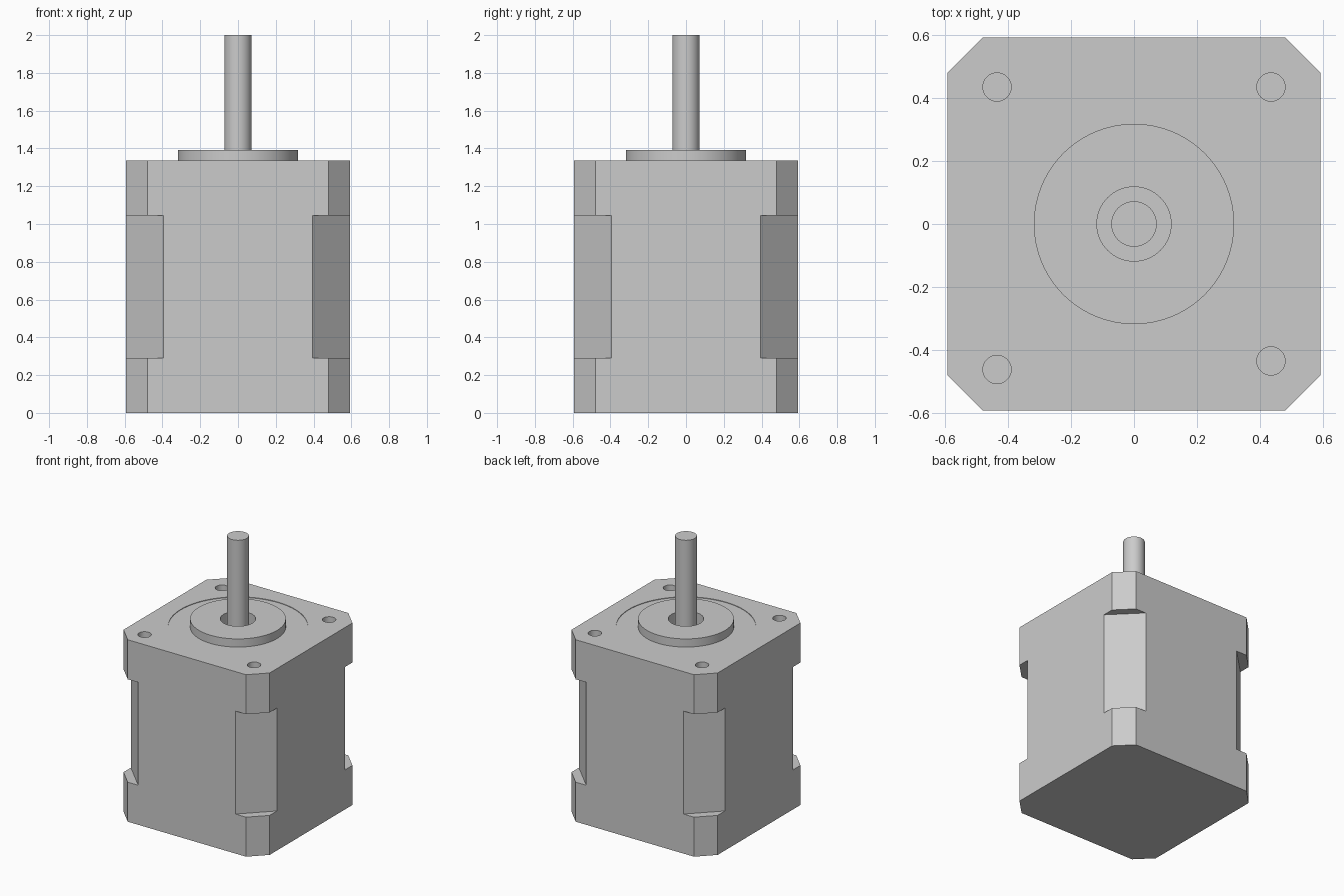
import bpy
import bmesh
from math import radians, sqrt
from mathutils import Matrix

cube = bpy.data.objects.get("Cube")
if cube:
    bpy.data.objects.remove(cube, do_unlink=True)

HALF, TOP, SHAFT_TOP = 0.593, 1.335, 2.0
CORNER, NOTCH = 0.48, 0.395          # where the corner flats begin
NOTCH_LOW, NOTCH_HIGH = 0.29, 1.045

grey = bpy.data.materials.new("light grey metal")
grey.use_nodes = True
grey.diffuse_color = (0.6, 0.6, 0.6, 1)
grey.node_tree.nodes["Principled BSDF"].inputs["Base Color"].default_value = (0.6, 0.6, 0.6, 1)


def finish(name, bm):
    mesh = bpy.data.meshes.new(name)
    bmesh.ops.recalc_face_normals(bm, faces=bm.faces)
    bm.to_mesh(mesh)
    bm.free()
    mesh.materials.append(grey)
    obj = bpy.data.objects.new(name, mesh)
    bpy.context.collection.objects.link(obj)
    return obj


def cylinder(name, radius, low, high, x=0, y=0, sides=64):
    bm = bmesh.new()
    bmesh.ops.create_cone(bm, cap_ends=True, segments=sides, radius1=radius, radius2=radius,
                          depth=high - low, matrix=Matrix.Translation((x, y, (low + high) / 2)))
    return finish(name, bm)


def prism(name, outline, low, high):
    bm = bmesh.new()
    face = bm.faces.new([bm.verts.new((x, y, low)) for x, y in outline])
    new = bmesh.ops.extrude_face_region(bm, geom=[face])["geom"]
    bmesh.ops.translate(bm, vec=(0, 0, high - low),
                        verts=[v for v in new if isinstance(v, bmesh.types.BMVert)])
    return finish(name, bm)


def select(obj):
    bpy.ops.object.select_all(action="DESELECT")
    obj.select_set(True)
    bpy.context.view_layer.objects.active = obj


def cut(obj, cutter):
    cutter.hide_render = True
    mod = obj.modifiers.new("cut", "BOOLEAN")
    mod.operation, mod.solver, mod.object = "DIFFERENCE", "EXACT", cutter
    select(obj)
    bpy.ops.object.modifier_apply(modifier=mod.name)
    bpy.data.objects.remove(cutter, do_unlink=True)


# Square housing with flattened corners
outline = []
for sx, sy in ((1, 1), (-1, 1), (-1, -1), (1, -1)):
    pair = [(sx * HALF, sy * CORNER), (sx * CORNER, sy * HALF)]
    outline += pair if sx * sy > 0 else pair[::-1]
body = prism("motor_housing", outline, 0, TOP)

# Deeper flats along the middle of each corner
near = (HALF + NOTCH) / sqrt(2)
for turn in range(4):
    block = prism("corner_cutter", [(near, -0.3), (near + 0.3, -0.3), (near + 0.3, 0.3), (near, 0.3)],
                  NOTCH_LOW, NOTCH_HIGH)
    block.data.transform(Matrix.Rotation(radians(45 + 90 * turn), 4, "Z"))
    cut(body, block)

# Shallow round recess and mounting holes in the top
cut(body, cylinder("recess_cutter", 0.465, TOP - 0.004, TOP + 0.1, sides=96))
for x, y in ((0.435, 0.435), (-0.435, 0.435), (0.435, -0.435), (-0.435, -0.462)):
    cut(body, cylinder("screw_hole_cutter", 0.045, TOP - 0.12, TOP + 0.1, x, y, 32))

# Raised pilot ring, bored around the shaft
ring = cylinder("pilot_ring", 0.318, TOP - 0.03, 1.391, sides=96)
for part in (body, ring):
    cut(part, cylinder("bore_cutter", 0.118, 1.29, 1.5))

shaft = cylinder("shaft", 0.072, 1.25, SHAFT_TOP)

for part in (body, ring, shaft):
    select(part)
    bpy.ops.object.shade_smooth_by_angle(angle=radians(30))
